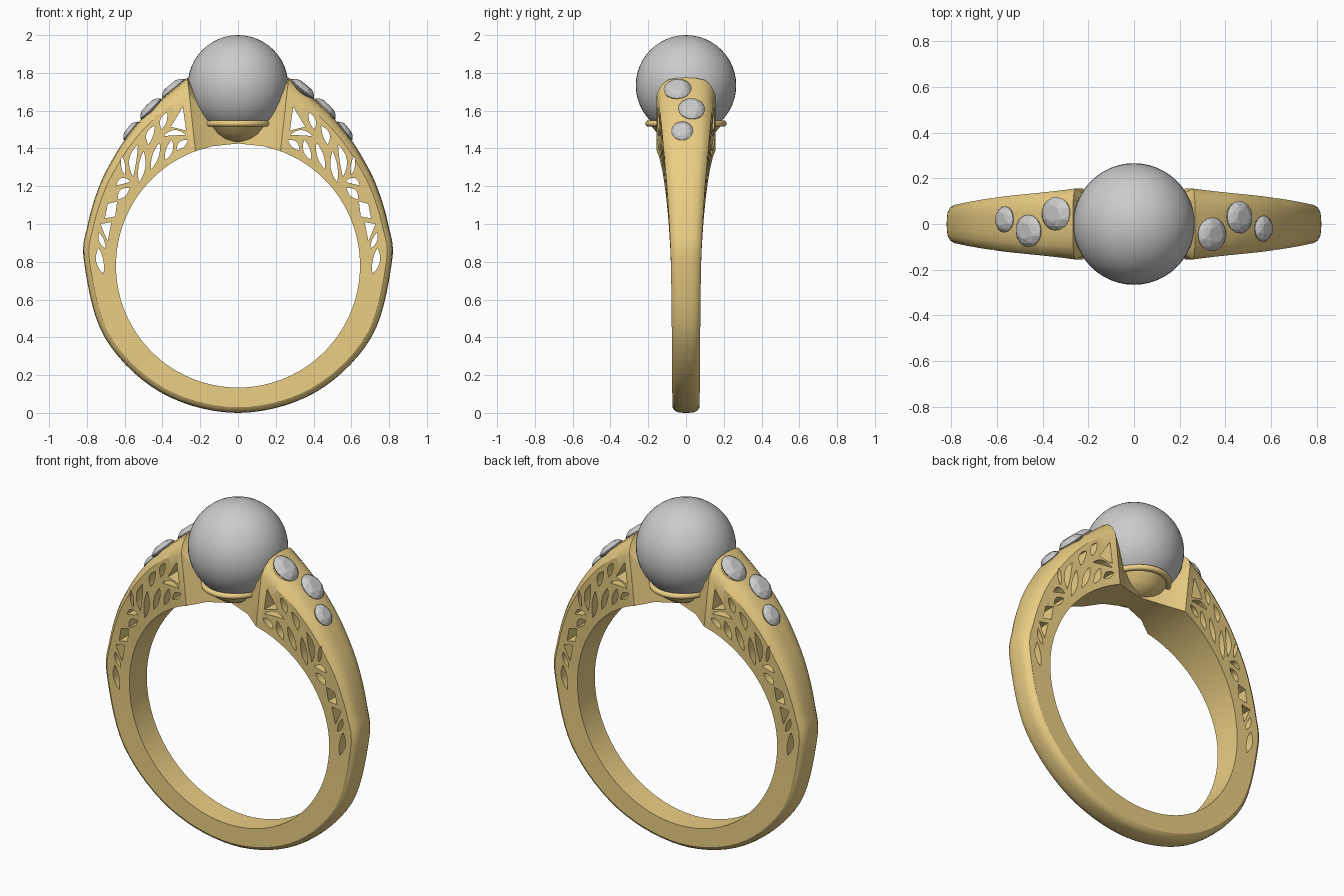
import bpy, bmesh, math
from mathutils import Vector, Matrix
from mathutils.bvhtree import BVHTree

if "Cube" in bpy.data.objects:
    bpy.data.objects.remove(bpy.data.objects["Cube"])

gold = bpy.data.materials.new("gold")
gold.diffuse_color = (0.83, 0.62, 0.23, 1)
gold.use_nodes = True
gold.node_tree.nodes["Principled BSDF"].inputs["Base Color"].default_value = gold.diffuse_color


def make(name, bm, mat=None):
    bmesh.ops.recalc_face_normals(bm, faces=bm.faces)
    me = bpy.data.meshes.new(name)
    bm.to_mesh(me)
    ob = bpy.data.objects.new(name, me)
    bpy.context.collection.objects.link(ob)
    if mat:
        me.materials.append(mat)
    return ob


def smooth(ob, deg=30):
    bpy.ops.object.select_all(action='DESELECT')
    ob.select_set(True)
    bpy.context.view_layer.objects.active = ob
    bpy.ops.object.shade_smooth_by_angle(angle=math.radians(deg))


def cut(ob, cutter):
    m = ob.modifiers.new("cut", 'BOOLEAN')
    m.operation, m.solver, m.object, m.use_self = 'DIFFERENCE', 'EXACT', cutter, True
    bpy.context.view_layer.objects.active = ob
    bpy.ops.object.modifier_apply(modifier=m.name)
    bpy.data.objects.remove(cutter)


# Band stations, bottom to shoulder: inner angle, outer x, outer z, half width, dome
stations = [
    (0, 0, 0, .072, .03), (30, .407, .107, .073, .03), (60, .706, .40, .075, .03),
    (90, .815, .80, .08, .03), (105, .795, 1.0, .088, .032), (119, .735, 1.2, .10, .036),
    (130, .66, 1.35, .112, .04), (139, .575, 1.48, .123, .045), (146, .47, 1.60, .133, .052),
    (153, .37, 1.69, .143, .065), (159.6, .268, 1.775, .155, .09)]
saddle = [(168, .17, 1.6, .10, .03), (180, 0, 1.53, .06, .03)]


def catmull(pts, n):
    out = []
    for i in range(len(pts) - 1):
        b, c = Vector(pts[i]), Vector(pts[i + 1])
        if i:
            a = Vector(pts[i - 1])
        else:  # mirrored neighbour keeps the bottom round
            a = Vector(pts[1])
            a[0], a[1] = -a[0], -a[1]
        d = Vector(pts[i + 2]) if i + 2 < len(pts) else c * 2 - b
        for k in range(n):
            t = k / n
            out.append(.5 * (2 * b + (c - a) * t + (2 * a - 5 * b + 4 * c - d) * t * t
                             + (3 * b - a - 3 * c + d) * t ** 3))
    return out + [Vector(pts[-1])]


half_dome = [(1, 0), (.87, .5), (.64, .86), (.32, .97)]
dome = [(-f, g) for f, g in half_dome] + [(0, 1)] + half_dome[::-1]


def section(s, side):
    a = math.radians(s[0])
    inner = Vector((.646 * math.sin(a), 0, .78 - .646 * math.cos(a)))
    outer = Vector((s[1], 0, s[2]))
    u = (outer - inner).normalized()
    pts = [inner + Vector((0, -s[3], 0))]
    pts += [outer - u * s[4] * (1 - g) + Vector((0, f * s[3], 0)) for f, g in dome]
    pts.append(inner + Vector((0, s[3], 0)))
    return [Vector((p.x * side, p.y, p.z)) for p in pts]


# Band with pearl saddle
half = catmull(stations, 7) + [Vector(s) for s in saddle]
loop = [section(s, 1) for s in half] + [section(s, -1) for s in half[-2:0:-1]]
bm = bmesh.new()
rings = [[bm.verts.new(p) for p in sec] for sec in loop]
for i, r in enumerate(rings):
    q = rings[(i + 1) % len(rings)]
    for j in range(len(r)):
        k = (j + 1) % len(r)
        bm.faces.new((r[j], r[k], q[k], q[j]))
bmesh.ops.recalc_face_normals(bm, faces=bm.faces)
surface = BVHTree.FromBMesh(bm)
band = make("band", bm, gold)
bm.free()

# Filigree openings: leaves (start, end, two bulges) and cornered panels
leaves = [
    (.375, 1.59, .405, 1.50, .022, -.012), (.275, 1.47, .395, 1.465, .03, .002),
    (.265, 1.445, .325, 1.39, .022, -.012), (.35, 1.445, .385, 1.34, .014, -.022),
    (.44, 1.52, .475, 1.42, .028, -.008), (.415, 1.43, .46, 1.29, .016, -.018),
    (.53, 1.42, .555, 1.25, .034, -.004), (.50, 1.385, .525, 1.22, .014, -.022),
    (.57, 1.225, .645, 1.205, .03, -.002), (.575, 1.19, .635, 1.13, .026, -.014),
    (.60, 1.26, .615, 1.36, .010, -.012),
    (.735, .955, .70, .87, .018, -.008), (.738, .875, .712, .735, .026, -.012)]
panels = [
    [(.292, 1.62), (.355, 1.515), (.275, 1.495)],
    [(.64, 1.12), (.69, 1.105), (.705, 1.03), (.65, 1.04)],
    [(.67, 1.01), (.728, 1.0), (.71, .955), (.69, .91)]]


def leaf(x0, z0, x1, z1, a, b, n=8):
    d = Vector((x1 - x0, z1 - z0))
    nrm = Vector((-d.y, d.x)).normalized()
    at = lambda t, h: Vector((x0, z0)) + d * t + nrm * h * 4 * t * (1 - t)
    return [at(i / n, a) for i in range(n)] + [at(1 - i / n, b) for i in range(n)]


bm = bmesh.new()
for outline in [leaf(*l) for l in leaves] + panels:
    for side in (-1, 1):
        f = bm.faces.new([bm.verts.new((p[0] * side, -.3, p[1])) for p in outline])
        g = bmesh.ops.extrude_face_region(bm, geom=[f])
        for v in g["geom"]:
            if isinstance(v, bmesh.types.BMVert):
                v.co.y = .3
cutter = make("filigree_cutter", bm)
bm.free()
cut(band, cutter)

# Six faceted stones in round seats, arranged with half-turn symmetry
stones = [(.34, -.045, .08), (.46, .03, .077), (.565, -.02, .062)]
seats = bmesh.new()
for side in (1, -1):
    for i, (x, y, r) in enumerate(stones):
        loc, nor, _, _ = surface.ray_cast(Vector((x * side, y * side, 3)), Vector((0, 0, -1)))
        smooth_n = Vector((nor.x, nor.y * .8, nor.z)).normalized()
        frame = Matrix.Translation(loc) @ smooth_n.to_track_quat('Z', 'Y').to_matrix().to_4x4()
        bmesh.ops.create_cone(seats, cap_ends=True, segments=32, radius1=r * .9, radius2=r * 1.08,
                              depth=.06, matrix=frame @ Matrix.Diagonal((.92, 1, 1, 1))
                              @ Matrix.Translation((0, 0, .008)))
        bm = bmesh.new()
        for rad, h, n, off in ((.5, .36, 8, 0), (.8, .24, 8, .5), (1, .02, 16, 0),
                               (.97, -.05, 16, 0), (0, -.5, 1, 0)):
            for k in range(n):
                t = (k + off) * math.tau / n
                bm.verts.new(frame @ Vector((.92 * r * rad * math.cos(t),
                                             r * rad * math.sin(t), r * h + .002)))
        bmesh.ops.convex_hull(bm, input=bm.verts)
        make(f"stone_{'right' if side > 0 else 'left'}_{i + 1}", bm)
        bm.free()
cutter = make("seat_cutter", seats)
seats.free()
cut(band, cutter)
smooth(band)

# Pearl
bm = bmesh.new()
bmesh.ops.create_uvsphere(bm, u_segments=48, v_segments=24, radius=.266,
                          matrix=Matrix.Translation((0, 0, 1.734)))
smooth(make("pearl", bm))
bm.free()

# Cup under the pearl: bowl with a rounded rim, slightly oval
profile = [(0, 1.43), (.06, 1.434), (.11, 1.452), (.15, 1.478), (.185, 1.52)]
profile += [(.2 + .016 * math.cos(a), 1.532 + .016 * math.sin(a))
            for a in [math.radians(d) for d in range(-120, 181, 30)]]
profile.append((.15, 1.53))
bm = bmesh.new()
vs = [bm.verts.new((x, 0, z)) for x, z in profile]
es = [bm.edges.new(p) for p in zip(vs, vs[1:])]
bmesh.ops.spin(bm, geom=vs + es, cent=(0, 0, 0), axis=(0, 0, 1), angle=math.tau, steps=48)
bmesh.ops.remove_doubles(bm, verts=bm.verts, dist=1e-5)
bmesh.ops.scale(bm, vec=(.87, 1, 1), verts=bm.verts)
smooth(make("pearl_cup", bm, gold), 40)
bm.free()
